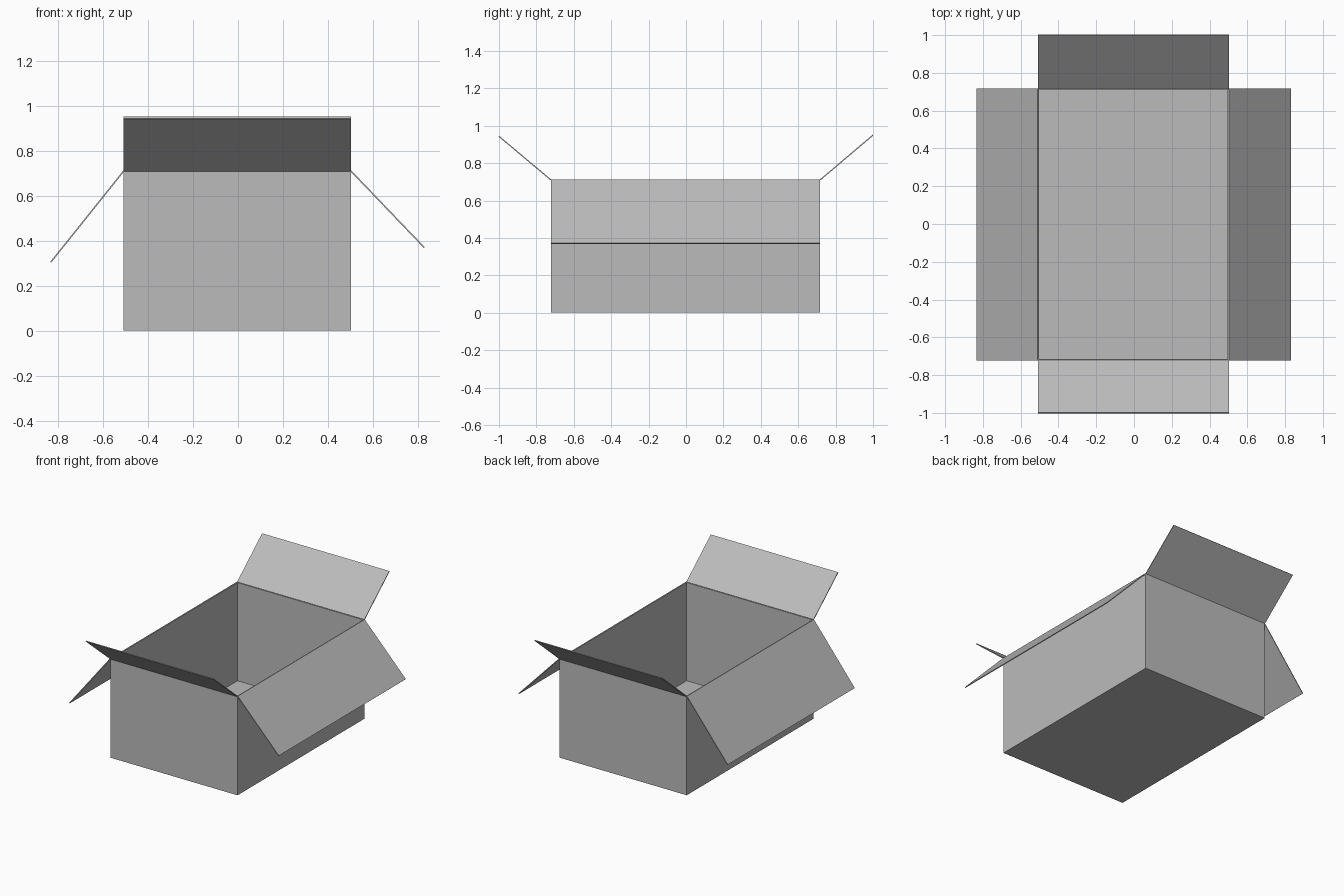
import bpy
from mathutils import Vector

if "Cube" in bpy.data.objects:
    bpy.data.objects.remove(bpy.data.objects["Cube"])

T = 0.006                      # cardboard thickness
X0, X1 = -0.508, 0.502         # outer walls
Y0, Y1 = -0.722, 0.717
H = 0.71

card = bpy.data.materials.new("grey cardboard")
card.diffuse_color = (0.5, 0.5, 0.5, 1)
card.use_nodes = True
card.node_tree.nodes["Principled BSDF"].inputs["Base Color"].default_value = card.diffuse_color


def sheet(name, verts, faces, offset):
    """Thin cardboard part made by thickening a flat outline."""
    mesh = bpy.data.meshes.new(name)
    mesh.from_pydata(verts, [], faces)
    mesh.materials.append(card)
    obj = bpy.data.objects.new(name, mesh)
    bpy.context.collection.objects.link(obj)
    mod = obj.modifiers.new("thickness", "SOLIDIFY")
    mod.thickness = T
    mod.offset = offset
    mod.use_even_offset = True
    return obj


# Open box body: floor and four walls, thickened inwards
corners = [(X0, Y0), (X1, Y0), (X1, Y1), (X0, Y1)]
verts = [(x, y, z) for z in (0, H) for x, y in corners]
walls = [(i, (i + 1) % 4, (i + 1) % 4 + 4, i + 4) for i in range(4)]
sheet("box_body", verts, [(3, 2, 1, 0)] + walls, -1)

# Flaps: hinge edge along the rim, and the offset out to the free edge
flaps = {
    "front_flap": (0, 1, (0, -1 - Y0, 0.233)),
    "right_flap": (1, 2, (0.828 - X1, 0, 0.37 - H)),
    "back_flap": (2, 3, (0, 1 - Y1, 0.24)),
    "left_flap": (3, 0, (-0.832 - X0, 0, 0.305 - H)),
}
for name, (a, b, out) in flaps.items():
    a, b = (Vector((*corners[i], H)) for i in (a, b))
    out = Vector(out)
    sheet(name, [a, b, b + out, a + out], [(3, 2, 1, 0)], 0)
